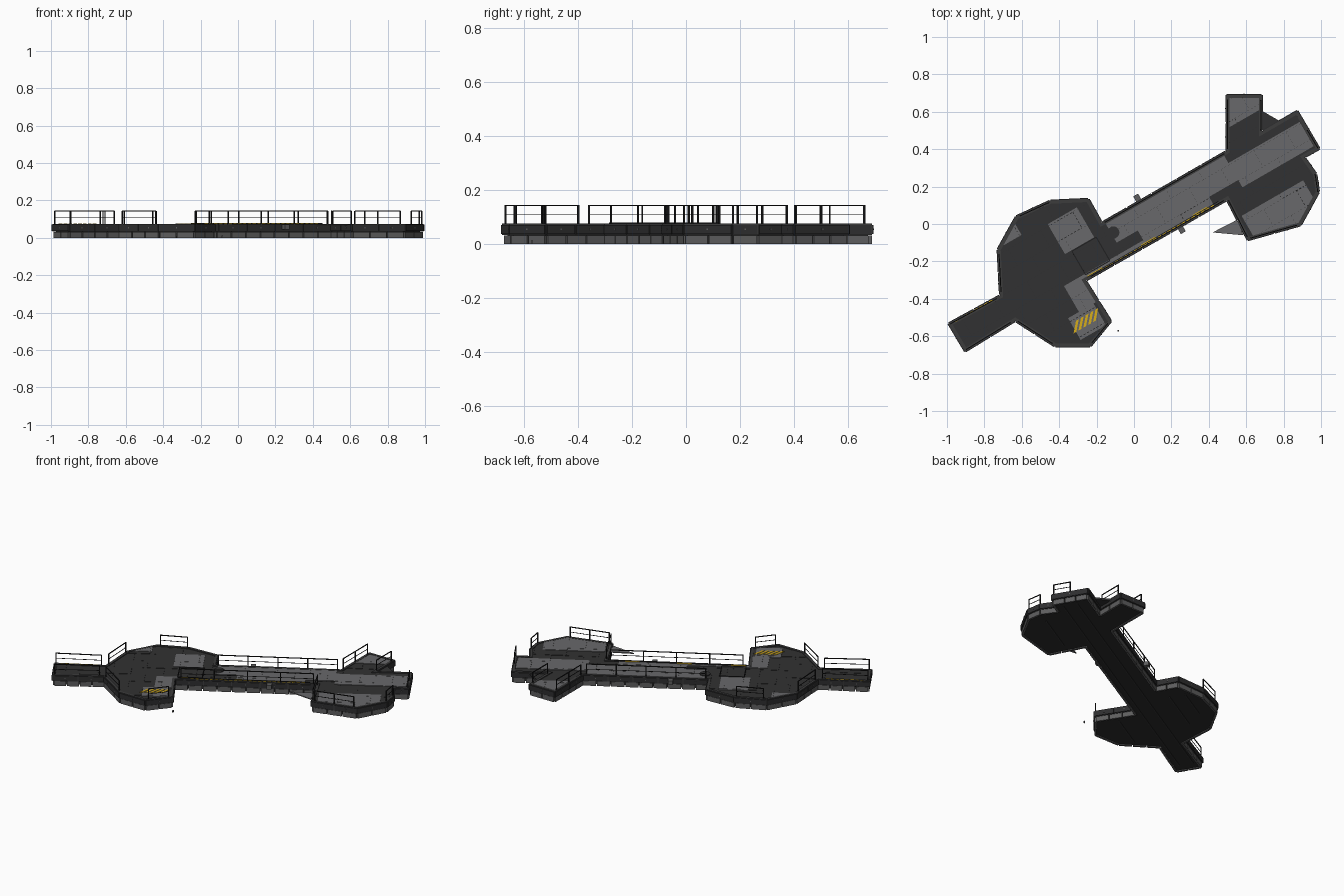
import bpy, bmesh, math, random
from mathutils import Vector as V

if "Cube" in bpy.data.objects:
    bpy.data.objects.remove(bpy.data.objects["Cube"])
random.seed(4)

COL = {"deck_dark": (.031, .031, .032), "panel_grey": (.14, .14, .145), "frame_dark": (.027, .027, .028),
       "base_grey": (.11, .11, .112), "rail_black": (.014, .014, .015), "under_black": (.027, .027, .027),
       "hazard_yellow": (.68, .42, .01), "kerb_grey": (.045, .045, .046)}
MATS = {}
for n, c in COL.items():
    MATS[n] = bpy.data.materials.new(n)
    MATS[n].diffuse_color = (*c, 1)

# Platform outline, counter-clockwise from the west pier
OUT = [V(p) for p in [(-1, -.53), (-.905, -.69), (-.635, -.525), (-.425, -.66), (-.23, -.66), (-.115, -.52),
       (-.25, -.305), (.495, .12), (.605, -.093), (.895, -.012), (.995, .17), (.98, .27), (.92, .355), (1, .40),
       (.875, .613), (.69, .505), (.69, .696), (.488, .696), (.488, .393), (-.17, .015), (-.24, .14),
       (-.45, .13), (-.635, .045), (-.735, -.135), (-.722, -.378)]]
U, W = V((math.cos(math.pi / 6), .5)), V((-.5, math.cos(math.pi / 6)))   # bridge axes


def uv(u, w):
    return U * u + W * w


def edge_normal(a, b):
    d = (b - a).normalized()
    return V((-d.y, d.x))


def inset(poly, d):
    res = []
    for i, p in enumerate(poly):
        a = edge_normal(poly[i - 1], p)
        b = edge_normal(p, poly[(i + 1) % len(poly)])
        res.append(p + (a + b) * (d / (1 + a.dot(b))))
    return res


def prism(bm, poly, z0, z1):
    lo = [bm.verts.new((*p, z0)) for p in poly]
    hi = [bm.verts.new((*p, z1)) for p in poly]
    bm.faces.new(lo[::-1])
    bm.faces.new(hi)
    for i in range(len(poly)):
        j = (i + 1) % len(poly)
        bm.faces.new((lo[i], lo[j], hi[j], hi[i]))


def bar(bm, a, b, z0, z1, t):
    n = edge_normal(a, b) * t / 2
    prism(bm, [a - n, b - n, b + n, a + n], z0, z1)


def finish(bm, name, mat):
    bm.normal_update()
    bmesh.ops.triangulate(bm, faces=[f for f in bm.faces if len(f.verts) > 4])
    me = bpy.data.meshes.new(name)
    bm.to_mesh(me)
    bm.free()
    me.materials.append(MATS[mat])
    ob = bpy.data.objects.new(name, me)
    bpy.context.collection.objects.link(ob)


def clipped_plate(bm, poly, u0, u1, w0, w1, z, t=.006):
    """Plate of the outline cut to a rectangle in bridge axes."""
    if u1 - u0 < .004 or w1 - w0 < .004:
        return
    tmp = bmesh.new()
    tmp.faces.new([tmp.verts.new((*p, z)) for p in poly])
    tmp.normal_update()
    bmesh.ops.triangulate(tmp, faces=tmp.faces[:])
    for axis, val, s in ((U, u0, -1), (U, u1, 1), (W, w0, -1), (W, w1, 1)):
        bmesh.ops.bisect_plane(tmp, geom=tmp.verts[:] + tmp.edges[:] + tmp.faces[:], dist=1e-6,
                               plane_co=(*(axis * val), z), plane_no=(*(axis * s), 0), clear_outer=True)
    if tmp.faces:
        r = bmesh.ops.extrude_edge_only(tmp, edges=[e for e in tmp.edges if e.is_boundary])
        bmesh.ops.translate(tmp, vec=(0, 0, -t), verts=[g for g in r["geom"] if isinstance(g, bmesh.types.BMVert)])
        bmesh.ops.recalc_face_normals(tmp, faces=tmp.faces[:])
        if sum(f.normal.z * f.calc_area() for f in tmp.faces) < 0:
            bmesh.ops.reverse_faces(tmp, faces=tmp.faces[:])
        me = bpy.data.meshes.new("tmp")
        tmp.to_mesh(me)
        bm.from_mesh(me)
        bpy.data.meshes.remove(me)
    tmp.free()


# Core slab with black underside, and its ribs
bm = bmesh.new()
prism(bm, inset(OUT, .02), .006, .066)
finish(bm, "core_slab", "under_black")
bm = bmesh.new()
for w, a, b in ((-.09, -1.05, 1.02), (.0, -1.05, 1.02), (.14, -.6, -.25), (.24, -.5, -.25), (-.25, -.7, -.42), (-.25, .56, .88)):
    bar(bm, uv(a, w), uv(b, w), .002, .008, .006)
finish(bm, "underside_ribs", "kerb_grey")

# Kerb ring round the deck
bm = bmesh.new()
outer, inner = inset(OUT, .005), inset(OUT, .022)
for i in range(len(OUT)):
    j = (i + 1) % len(OUT)
    prism(bm, [outer[i], outer[j], inner[j], inner[i]], .034, .075)
finish(bm, "deck_kerb", "kerb_grey")

# Side cladding: upper plates, lower skirt panels, studs
upper, skirt, stud = bmesh.new(), bmesh.new(), bmesh.new()
pu, ps = inset(OUT, .004), inset(OUT, .013)
for i in range(len(OUT)):
    for bmx, p, step, z0, z1, t in ((upper, pu, .16, .036, .071, .008), (skirt, ps, .085, 0, .032, .014)):
        a, b = p[i], p[(i + 1) % len(p)]
        n = max(1, round((b - a).length / step))
        g = (b - a).normalized() * .003
        for k in range(n):
            c, d = a.lerp(b, k / n) + g, a.lerp(b, (k + 1) / n) - g
            bar(bmx, c, d, z0, z1, t)
            if bmx is upper:
                m = (c + d) / 2 - edge_normal(c, d) * .003
                bar(stud, m - g, m + g, .051, .057, .005)
finish(upper, "side_plates", "frame_dark")
finish(skirt, "skirt_panels", "base_grey")
finish(stud, "side_studs", "base_grey")

# Deck tiles in a brick layout, with light panels laid over them
LIGHT = [(-.13, .6, -.04, .09), (0, .42, -.1, -.04), (.42, .6, -.075, -.04), (-.4, .42, -.13, -.1),
         (.6, 1.04, -.12, .03), (-.4, -.22, .045, .23), (-.49, -.37, -.26, -.1), (-.557, -.4, -.394, -.26),
         (.52, .9, -.46, -.25), (.6, 1, .193, .4), (-.66, -.55, .25, .34)]
dark, light = bmesh.new(), bmesh.new()
floor = inset(OUT, .022)
G = .0003
for r in range(9):
    w0 = -.48 + r * .1
    for c in range(13):
        u0 = -1.25 + c * .2 + (r % 2) * .09
        dz = random.uniform(-.0015, .0015)
        clipped_plate(dark, floor, u0 + G, u0 + .2 - G, w0 + G, w0 + .1 - G, .0705 + dz)
        for a, b, p, q in LIGHT:
            clipped_plate(light, floor, max(a, u0 + G), min(b, u0 + .2 - G), max(p, w0 + G),
                          min(q, w0 + .1 - G), .0735 + dz * .6, .004)
finish(dark, "deck_tiles", "deck_dark")

# Loose wedge plate
prism(light, [V((.42, -.045)), V((.585, -.06)), V((.55, .022))], .066, .072)
finish(light, "light_deck_panels", "panel_grey")

# Side tabs and a small loose block
bm = bmesh.new()
for u, w0, w1 in ((.085, .09, .13), (.205, -.172, -.135)):
    bar(bm, uv(u, w0), uv(u, w1), .045, .071, .03)
bar(bm, V((-.088, -.572)), V((-.08, -.572)), .0, .012, .008)
finish(bm, "side_tabs", "base_grey")

# Corner gusset and round hatch
bm = bmesh.new()
prism(bm, [V((.685, .5)), V((.775, .553)), V((.685, .605))], .055, .068)
prism(bm, [V((-.11, -.045)) + V((math.cos(k * math.pi / 5), math.sin(k * math.pi / 5))) * .033 for k in range(10)],
      .072, .077)
finish(bm, "corner_gusset_and_round_hatch", "deck_dark")

# Square hatch frame, and the board behind the yellow kick plates
bm = bmesh.new()
q = [uv(-.36, -.105), uv(-.21, -.105), uv(-.21, .04), uv(-.36, .04)]
for i in range(4):
    bar(bm, q[i], q[(i + 1) % 4], .071, .076, .006)
bar(bm, uv(-.36, -.121), uv(.45, -.121), .07, .08, .004)
finish(bm, "square_hatch_frame_and_kick_board", "rail_black")

# Yellow markings: dashed kerb lines, kick plates and slanted hazard stripes
bm = bmesh.new()
for u0, u1, w in ((-.28, .43, -.126), (-1.09, -.85, .027)):
    n = round((u1 - u0) / .03)
    for k in range(n):
        a = u0 + (u1 - u0) * k / n
        bar(bm, uv(a, w), uv(a + .02, w), .073, .0765, .005)
for u in (-.31, .02, .34):
    bar(bm, uv(u - .045, -.117), uv(u + .045, -.117), .072, .08, .004)
for k in range(5):
    u = -.572 + k * .03
    prism(bm, [uv(u, -.345), uv(u + .017, -.345), uv(u + .062, -.293), uv(u + .045, -.293)], .073, .0765)
finish(bm, "hazard_markings", "hazard_yellow")

# Railings along selected outline edges: start and end fraction, bays
RAILS = {1: (.02, .9, 1), 2: (.08, .92, 1), 4: (.12, .88, 1), 6: (.05, .97, 4), 7: (.06, .94, 1), 8: (.05, .93, 2),
         10: (.02, .98, 1), 13: (.02, .5, 1), 15: (.1, .88, 1), 17: (.07, .94, 2), 18: (.03, .97, 4), 21: (.05, .9, 1),
         23: (.1, .9, 1), 24: (.1, .99, 1)}
bm = bmesh.new()
line = inset(OUT, .012)
for i, (f0, f1, bays) in RAILS.items():
    p, e = line[i], line[(i + 1) % len(line)]
    a, b = p.lerp(e, f0), p.lerp(e, f1)
    bar(bm, a, b, .140, .145, .005)
    bar(bm, a, b, .107, .110, .003)
    d = (b - a).normalized() * .003
    for k in range(bays + 1):
        c = a.lerp(b, k / bays)
        bar(bm, c - d, c + d, .07, .144, .006)
finish(bm, "railings", "rail_black")

for m in bpy.data.materials:
    if m.users and not m.is_grease_pencil:
        m.use_nodes = True
        m.node_tree.nodes["Principled BSDF"].inputs["Base Color"].default_value = m.diffuse_color
